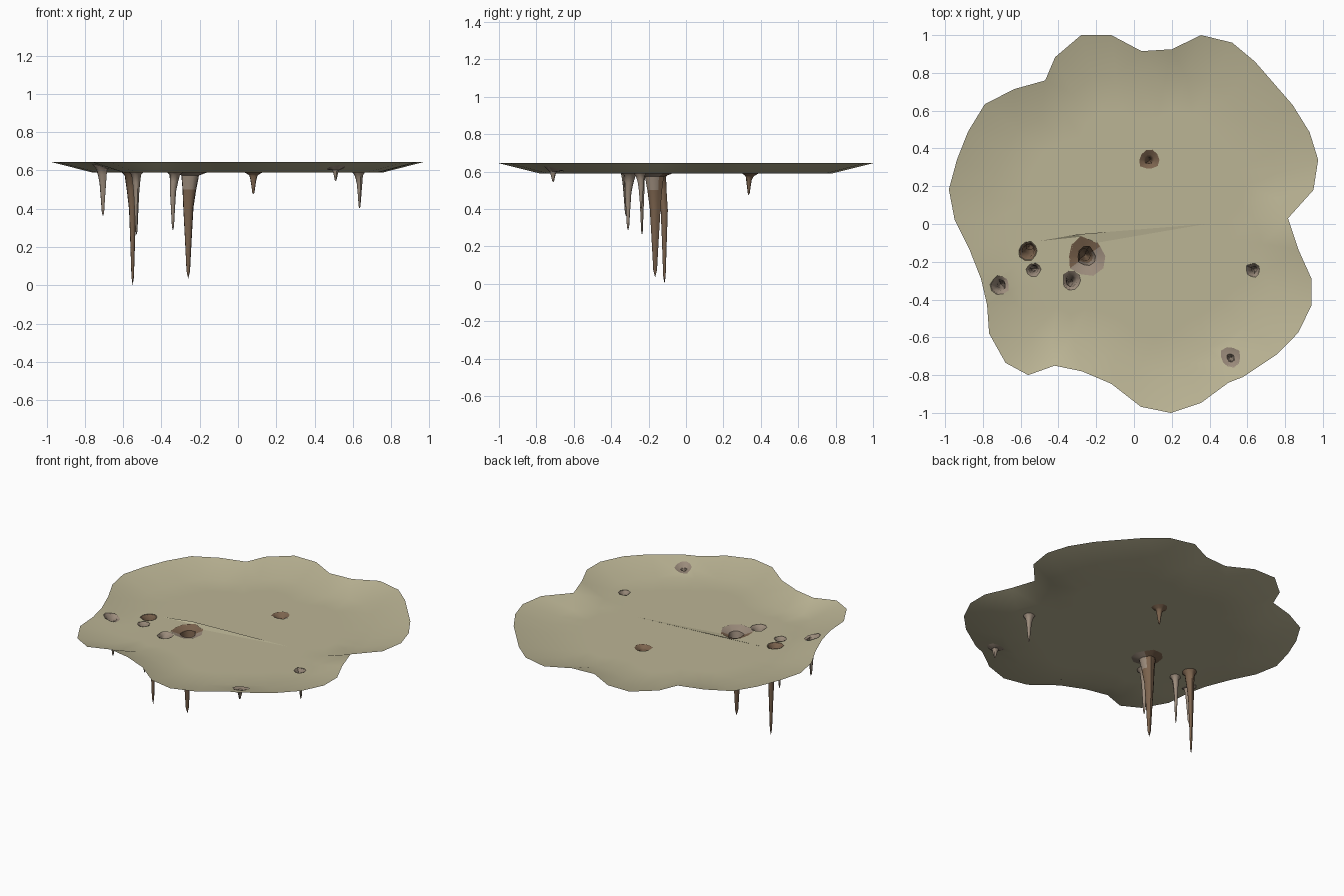
import bpy, math, random
from mathutils import Vector
from mathutils.geometry import delaunay_2d_cdt, intersect_line_line_2d

if "Cube" in bpy.data.objects:
    bpy.data.objects.remove(bpy.data.objects["Cube"])

random.seed(4)

def material(name, rgb):
    m = bpy.data.materials.new(name)
    m.diffuse_color = (*rgb, 1)
    m.use_nodes = True
    m.node_tree.nodes["Principled BSDF"].inputs["Base Color"].default_value = m.diffuse_color
    return m

SAND = material("pale sand", (0.50, 0.46, 0.30))
BROWN = material("brown rock", (0.20, 0.125, 0.075))
TAUPE = material("taupe rock", (0.33, 0.26, 0.20))

# Wavy outer outline of the shallow rock sheet
OUTLINE = [Vector(p) for p in [
    (-.28, 1), (-.12, 1), (.04, .915), (.2, .925), (.355, 1), (.52, .96), (.64, .86), (.84, .63),
    (.93, .485), (.975, .34), (.95, .18), (.815, .03), (.87, -.135), (.94, -.29), (.94, -.43),
    (.87, -.575), (.757, -.69), (.577, -.81), (.5, -.84), (.355, -.947), (.195, -1), (.037, -.968),
    (-.12, -.846), (-.275, -.78), (-.42, -.75), (-.56, -.80), (-.68, -.735), (-.767, -.58),
    (-.778, -.427), (-.81, -.29), (-.873, -.13), (-.98 + .03, .024), (-.98, .183), (-.937, .342),
    (-.878, .49), (-.79, .634), (-.635, .714), (-.47, .76), (-.418, .883)]]
FLOOR, RIM, INNER = 0.59, 0.645, 0.78

def sheet_z(p):
    """Flat floor, rising to the rim over the outer band."""
    far = p.normalized() * 3 if p.length > 1e-6 else Vector((3, 0))
    for a, b in zip(OUTLINE, OUTLINE[1:] + OUTLINE[:1]):
        hit = intersect_line_line_2d(Vector((0, 0)), far, a, b)
        if hit:
            t = (p.length / hit.length - INNER) / (1 - INNER)
            return FLOOR + (RIM - FLOOR) * max(0, min(1, t))
    return FLOOR

def add_mesh(name, verts, faces, mats, angle):
    me = bpy.data.meshes.new(name)
    me.from_pydata(verts, [], faces)
    for m in mats:
        me.materials.append(m)
    ob = bpy.data.objects.new(name, me)
    bpy.context.collection.objects.link(ob)
    bpy.ops.object.select_all(action='DESELECT')
    ob.select_set(True)
    bpy.context.view_layer.objects.active = ob
    bpy.ops.object.shade_smooth_by_angle(angle=math.radians(angle))
    return ob

# Stalactites: mouth x, y, tip x, y, z, mouth radius, shaft radius, material
SPIKES = [
    (-.56, -.14, -.55, -.115, 0, .052, .034, BROWN),
    (-.53, -.24, -.53, -.235, .26, .038, .024, TAUPE),
    (-.33, -.30, -.34, -.31, .285, .05, .03, TAUPE),
    (-.25, -.17, -.26, -.165, .035, .10, .048, BROWN),
    (.08, .34, .08, .335, .475, .055, .028, BROWN),
    (.63, -.245, .635, -.24, .40, .038, .026, TAUPE),
    (.51, -.705, .51, -.71, .545, .055, .026, TAUPE),
    (-.71, -.32, -.705, -.32, .36, .05, .03, TAUPE)]
PROFILE = [(.03, 1.0), (.16, .78), (.33, .58), (.6, .40), (.93, .2)]  # depth, share of shaft
SIDES = 10

rings = []
for i, (x, y, tx, ty, tz, r0, r1, mat) in enumerate(SPIKES):
    wobble = [random.uniform(.85, 1.13) for _ in range(SIDES)]
    mouth = Vector((x, y))
    def ring(c, r):
        return [c + Vector((math.cos(k * math.tau / SIDES), math.sin(k * math.tau / SIDES))) * r * wobble[k]
                for k in range(SIDES)]
    rings.append(ring(mouth, r0 * .92))
    # Flared mouth follows the sheet, then the shaft tapers to the tip
    verts = [(p.x, p.y, sheet_z(p) + .003) for p in ring(mouth, r0)]
    top = sheet_z(mouth)
    for d, s in PROFILE:
        z = top + (tz - top) * d
        if d == .03:
            z = min(z, top - .012)
        c = mouth.lerp(Vector((tx, ty)), min(1, d * 3))
        verts += [(p.x, p.y, z) for p in ring(c, r1 * s)]
    faces = [(j * SIDES + k, (j + 1) * SIDES + k, (j + 1) * SIDES + (k + 1) % SIDES, j * SIDES + (k + 1) % SIDES)
             for j in range(len(PROFILE)) for k in range(SIDES)]
    verts.append((tx, ty, tz))
    last = len(PROFILE) * SIDES
    faces += [(last + k, len(verts) - 1, last + (k + 1) % SIDES) for k in range(SIDES)]
    ob = add_mesh(f"stalactite_{i + 1}", verts, faces, [mat, TAUPE], 50)
    # The widest one has a paler lip on its front right
    if r0 > .09:
        for f in ob.data.polygons:
            f.material_index = int(f.center.z > .53 and f.center.x - x - (f.center.y - y) > 0)

# Rock sheet: outline, band edges and stalactite openings, triangulated together
pts, edges = [], []
for loop in [OUTLINE, [p * INNER for p in OUTLINE], [p * .6 for p in OUTLINE]] + rings:
    n0, n = len(pts), len(loop)
    pts += loop
    edges += [(n0 + k, n0 + (k + 1) % n) for k in range(n)]
co, _, tris, *_ = delaunay_2d_cdt(pts, edges, [], 1, 1e-5)

def inside(p, poly):
    odd = False
    for a, b in zip(poly, poly[1:] + poly[:1]):
        if (a.y > p.y) != (b.y > p.y) and p.x < a.x + (p.y - a.y) * (b.x - a.x) / (b.y - a.y):
            odd = not odd
    return odd

keep = []
for t in tris:
    c = sum((co[k] for k in t), Vector((0, 0))) / len(t)
    if inside(c, OUTLINE) and not any(inside(c, r) for r in rings):
        keep.append(tuple(t))
add_mesh("rock_sheet", [(p.x, p.y, sheet_z(p)) for p in co], keep, [SAND], 40)

# Low crease running across the floor to the widest opening
add_mesh("floor_crease", [(.38, 0, .591), (-.5, -.09, .591), (-.3, -.055, .6), (-.2, -.1, .591)],
         [(0, 2, 1), (0, 3, 2)], [SAND], 40)
